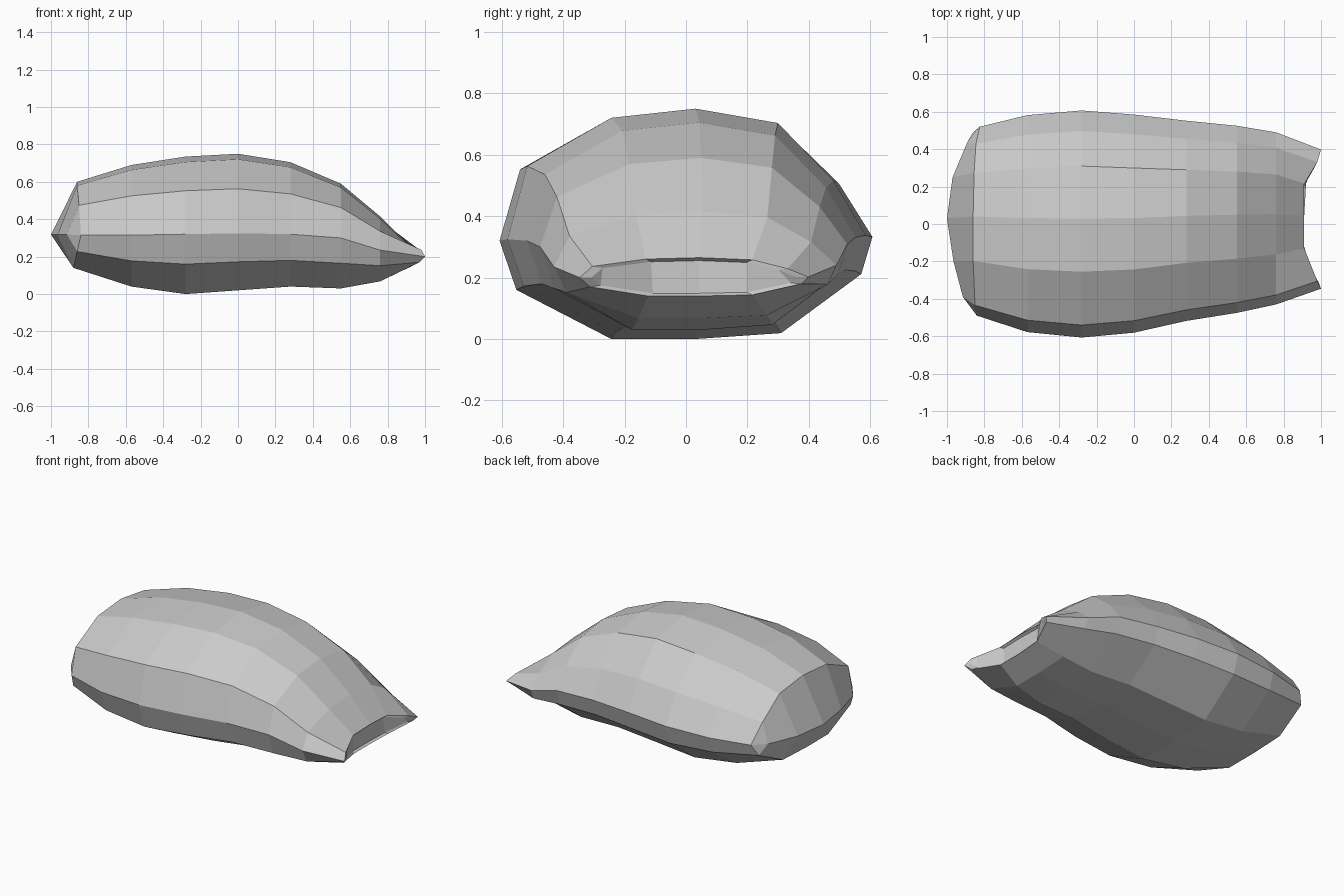
import bpy, bmesh

if "Cube" in bpy.data.objects:
    bpy.data.objects.remove(bpy.data.objects["Cube"])

# 12-sided cross-section: (y share of half width, z share above/below the side line)
SECTION = [(.05, 1), (.51, .89), (.82, .45), (1, .03), (.94, -.34), (.51, -.94),
           (.05, -1), (-.40, -1), (-.91, -.5), (-1, 0), (-.89, .56), (-.42, .93)]

# stations along the body: x, half width, y centre, side z, top z, bottom z
STATIONS = [(-.86, .505, .015, .315, .60, .14),
            (-.57, .58, .002, .315, .69, .04),
            (-.28, .607, 0, .32, .735, 0),
            (0, .583, .002, .325, .75, .02),
            (.28, .535, .017, .32, .705, .04),
            (.55, .50, .025, .30, .59, .03),
            (.76, .46, .03, .235, .415, .068),
            (.91, .372, .026, .20, .265, .14)]

# x offsets that make the blunt end bow and the narrow end notch
REAR_DX = [0, .005, .015, .035, 0, -.02, -.02, -.02, 0, .02, .01, 0]
TIP_DX = [0, 0, .07, .09, .07, .01, 0, 0, .06, .09, .07, 0]


def ring(bm, station, dx):
    x, w, yc, side, top, bottom = station
    verts = []
    for (fy, fz), d in zip(SECTION, dx):
        z = side + fz * ((top - side) if fz > 0 else (side - bottom))
        verts.append(bm.verts.new((x + d, yc + fy * w, z)))
    return verts


def strip(bm, a, b):
    for i in range(len(a) - 1):
        bm.faces.new((a[i], a[i + 1], b[i + 1], b[i]))


def bridge(bm, a, b):
    strip(bm, a + a[:1], b + b[:1])


bm = bmesh.new()

# faceted body
rings = []
for i, s in enumerate(STATIONS):
    dx = REAR_DX if i == 0 else TIP_DX if i == len(STATIONS) - 1 else [0] * 12
    rings.append(ring(bm, s, dx))
for a, b in zip(rings, rings[1:]):
    bridge(bm, a, b)

# blunt end: upper and lower bands meet on a bowed ridge
r = rings[0]
upper = [r[k] for k in (2, 1, 0, 11, 10)]
lower = [r[k] for k in (4, 5, 6, 7, 8)]
ridge = [bm.verts.new((x, y, .318)) for x, y in
         ((-.89, .44), (-.97, .25), (-1, .03), (-.965, -.2), (-.915, -.39))]
strip(bm, upper, ridge)
strip(bm, ridge, lower)
for end, j in ((r[3], 0), (r[9], 4)):
    bm.faces.new((end, upper[j], ridge[j]))
    bm.faces.new((end, ridge[j], lower[j]))

# narrow end: thin lip around a shallow notched cap
outer = rings[-1]
inner = [bm.verts.new((v.co.x - .015, .03 + (v.co.y - .03) * .9, .2 + (v.co.z - .2) * .85))
         for v in outer]
bridge(bm, outer, inner)
upper = [inner[k] for k in (2, 1, 0, 11, 10)]
lower = [inner[k] for k in (4, 5, 6, 7, 8)]
strip(bm, upper, lower)
bm.faces.new((inner[3], upper[0], lower[0]))
bm.faces.new((inner[9], upper[4], lower[4]))

bmesh.ops.recalc_face_normals(bm, faces=bm.faces)
mesh = bpy.data.meshes.new("faceted_shell")
bm.to_mesh(mesh)
bm.free()
bpy.context.collection.objects.link(bpy.data.objects.new("faceted_shell", mesh))
